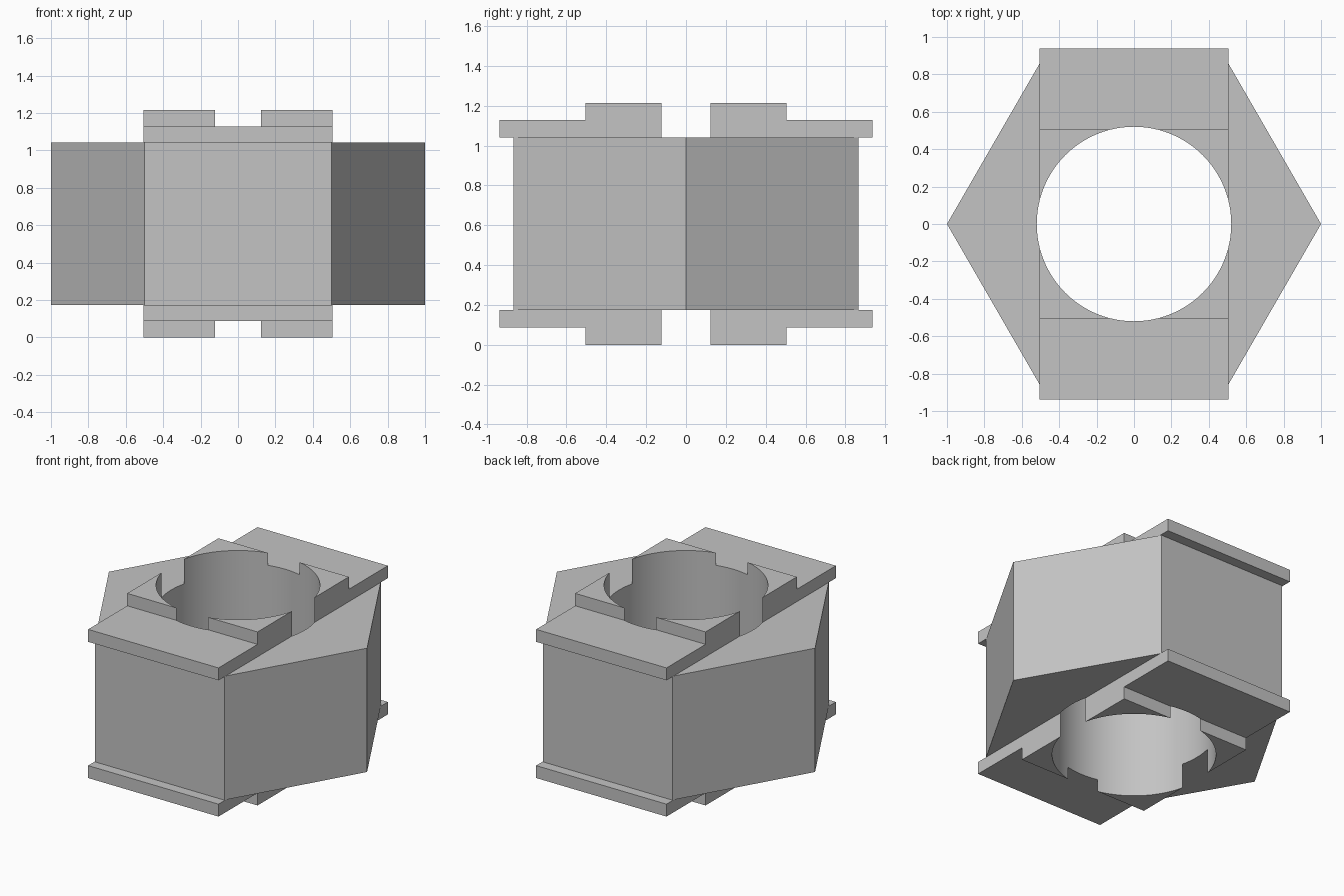
import bpy
import math

cube = bpy.data.objects.get("Cube")
if cube:
    bpy.data.objects.remove(cube, do_unlink=True)

grey = bpy.data.materials.new("plain_grey")
grey.use_nodes = True
COLOUR = (0.55, 0.55, 0.55, 1)
grey.diffuse_color = COLOUR
grey.node_tree.nodes["Principled BSDF"].inputs["Base Color"].default_value = COLOUR

HEIGHT = 1.215
STEP = 0.087          # thickness of each plate and pad layer
HALF = 0.505          # half width of plates and pads
BORE = 0.52


def prism(name, outline, z0, z1):
    """Extrude a convex outline from z0 to z1."""
    n = len(outline)
    verts = [(x, y, z) for z in (z0, z1) for x, y in outline]
    faces = [tuple(reversed(range(n))), tuple(range(n, 2 * n))]
    faces += [(i, (i + 1) % n, n + (i + 1) % n, n + i) for i in range(n)]
    mesh = bpy.data.meshes.new(name)
    mesh.from_pydata(verts, [], faces)
    mesh.materials.append(grey)
    obj = bpy.data.objects.new(name, mesh)
    bpy.context.collection.objects.link(obj)
    return obj


def polygon(radius, sides):
    return [(radius * math.cos(math.tau * i / sides),
             radius * math.sin(math.tau * i / sides)) for i in range(sides)]


def rectangle(hx, hy):
    return [(-hx, -hy), (hx, -hy), (hx, hy), (-hx, hy)]


# Hexagonal body
parts = [prism("hexagonal_body", polygon(1, 6), 2 * STEP, HEIGHT - 2 * STEP)]

# Long plates and square pads, mirrored above and below
for end in ("bottom", "top"):
    for label, hy, layer in (("plate", 0.937, 1), ("pads", HALF, 0)):
        z0, z1 = layer * STEP, (layer + 1) * STEP
        if end == "top":
            z0, z1 = HEIGHT - z1, HEIGHT - z0
        parts.append(prism(f"{end}_{label}", rectangle(HALF, hy), z0, z1))

# Round bore through every part, leaving four corner pads at each end
cutter = prism("bore_cutter", polygon(BORE, 96), -0.5, HEIGHT + 0.5)
cutter.hide_render = True
for obj in parts:
    mod = obj.modifiers.new("bore", "BOOLEAN")
    mod.operation = "DIFFERENCE"
    mod.solver = "EXACT"
    mod.object = cutter
    bpy.ops.object.select_all(action="DESELECT")
    obj.select_set(True)
    bpy.context.view_layer.objects.active = obj
    bpy.ops.object.modifier_apply(modifier=mod.name)
    bpy.ops.object.shade_smooth_by_angle(angle=math.radians(20))
bpy.data.objects.remove(cutter, do_unlink=True)
